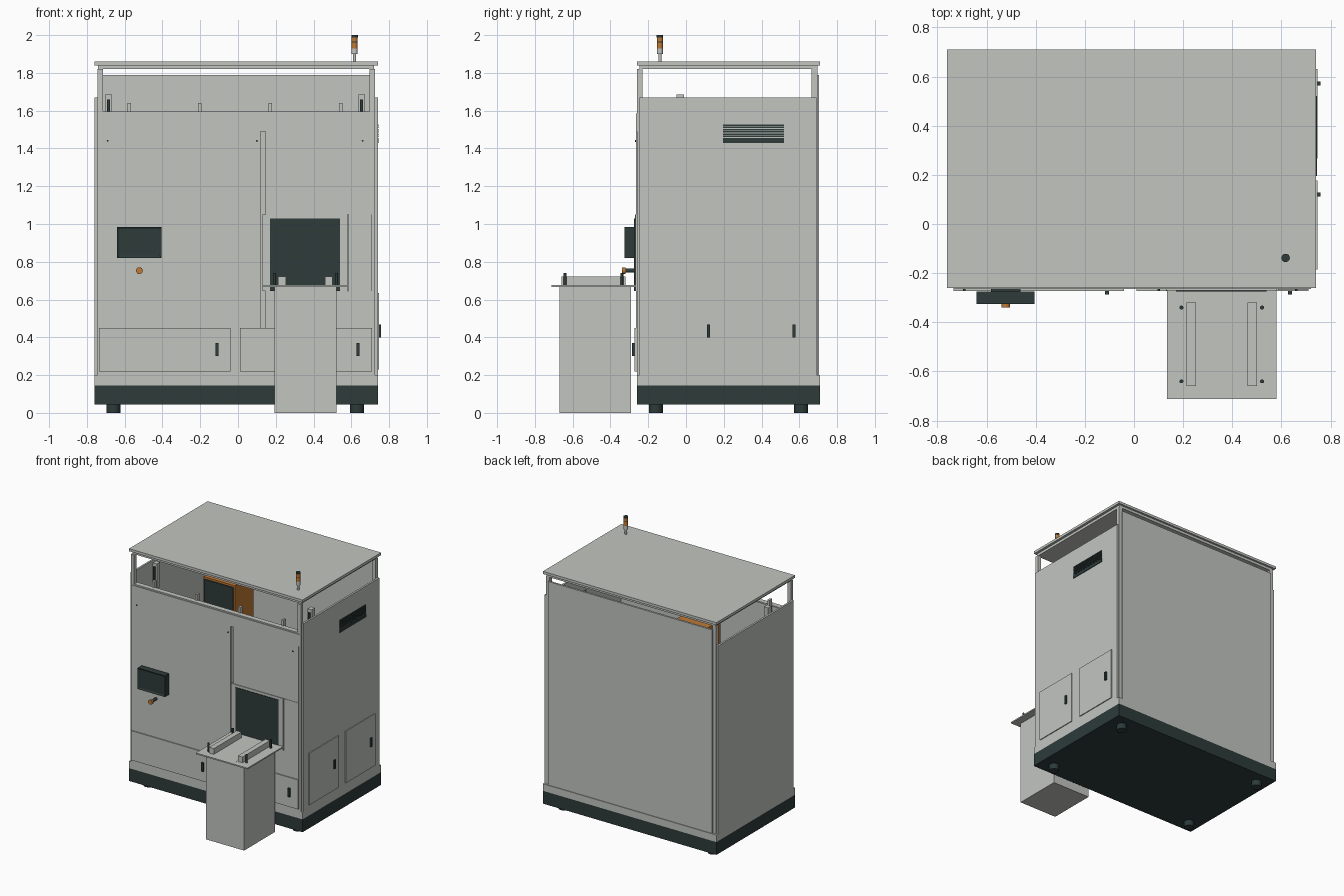
import bpy
import bmesh
import math

default_cube = bpy.data.objects.get("Cube")
if default_cube:
    bpy.data.objects.remove(default_cube, do_unlink=True)


def material(name, red, green, blue):
    mat = bpy.data.materials.new(name)
    mat.use_nodes = True
    colour = (red, green, blue, 1)
    mat.diffuse_color = colour
    mat.node_tree.nodes["Principled BSDF"].inputs["Base Color"].default_value = colour
    return mat


GREY = material("light grey paint", 0.54, 0.56, 0.53)
DARK = material("dark slate", 0.026, 0.043, 0.042)
ORANGE = material("signal orange", 0.52, 0.19, 0.035)

# Main planes of the cabinet
RIGHT, LEFT = -0.76, 0.74
FRONT, BACK = -0.26, 0.71
FLOOR, SHOULDER, EAVES, ROOF_TOP = 0.2, 1.67, 1.82, 1.86
SHEET, POST = 0.015, 0.03


def box(name, x, y, z, mat=GREY):
    """Box from its (low, high) range on each axis."""
    ranges = (x, y, z)
    bpy.ops.mesh.primitive_cube_add(size=1, location=[sum(r) / 2 for r in ranges])
    part = bpy.context.object
    part.name = name
    part.scale = [high - low for low, high in ranges]
    bpy.ops.object.transform_apply(location=False, rotation=False, scale=True)
    part.data.materials.append(mat)
    return part


def around(centre, half_width):
    """Range reaching equally to both sides of a centre."""
    return (centre - half_width, centre + half_width)


def front_plate(name, x, z, proud=0.005, mat=GREY):
    """Plate on the front wall, standing proud of the front plane."""
    return box(name, x, (FRONT - proud, FRONT + SHEET), z, mat)


def side_plate(name, y, z, proud, mat=GREY):
    """Plate on the left wall, standing proud of the left plane."""
    return box(name, (LEFT - SHEET, LEFT + proud), y, z, mat)


def rod(name, centre, radius, length, mat=DARK, facing_front=False):
    """Smooth cylinder centred on a point, upright or facing the front."""
    tilt = math.pi / 2 if facing_front else 0
    bpy.ops.mesh.primitive_cylinder_add(vertices=24, radius=radius, depth=length,
                                        location=centre, rotation=(tilt, 0, 0))
    part = bpy.context.object
    part.name = name
    part.data.materials.append(mat)
    bpy.ops.object.shade_smooth_by_angle(angle=math.radians(40))
    return part


def recess_front(part, border, depth):
    """Sink the front face of a box inside a border."""
    mesh = bmesh.new()
    mesh.from_mesh(part.data)
    faces = [face for face in mesh.faces if face.normal.y < -0.9]
    bmesh.ops.inset_region(mesh, faces=faces, thickness=border, depth=-depth)
    mesh.to_mesh(part.data)
    mesh.free()


# Base, plinth and feet
base_top, base_bottom = 0.145, 0.045
box("base", (RIGHT, LEFT), (FRONT, BACK), (base_bottom, base_top), DARK)
box("plinth", (RIGHT, LEFT), (FRONT, BACK), (base_top, FLOOR))
for x in (RIGHT + 0.1, LEFT - 0.11):
    for y in (FRONT + 0.1, BACK - 0.1):
        rod("foot", (x, y, base_bottom / 2), 0.037, base_bottom)

# Corner posts and roof
for x in (RIGHT + SHEET, LEFT - SHEET - POST):
    for y in (FRONT, BACK - POST - SHEET):
        box("corner_post", (x, x + POST), (y, y + POST), (FLOOR, EAVES))
rim_top = EAVES + 0.02
box("roof_rim", (RIGHT + 0.02, LEFT - 0.02), (FRONT + SHEET, BACK - SHEET), (EAVES, rim_top))
box("roof", (RIGHT, LEFT), (FRONT, BACK), (rim_top, ROOF_TOP))

# Side and back walls
wall_depth = (FRONT + SHEET, BACK - 0.02)
box("right_wall", (RIGHT, RIGHT + SHEET), wall_depth, (FLOOR, SHOULDER))
box("left_wall", (LEFT - SHEET, LEFT), wall_depth, (FLOOR, SHOULDER))
box("back_wall", (RIGHT + 0.04, LEFT - 0.04), (BACK - 0.02, BACK - 0.005), (FLOOR, 1.79))

# Front wall: backing sheet, header, door and panels, meeting at shared edges
door_edge, panel_edge = 0.12, 0.145
wall_start, wall_end = RIGHT + 0.025, LEFT - 0.03
flap_top, header_base, header_top = 0.45, 1.49, 1.585
window_base, window_top = 0.645, 1.05
inner_x = (RIGHT + POST, LEFT - POST)
box("front_backing", inner_x, (FRONT + SHEET, FRONT + POST), (FLOOR, header_top))
box("header_lip", inner_x, (FRONT, FRONT + 0.04), (header_top, header_top + 0.01))
front_plate("front_header", (wall_start, LEFT - 0.02), (header_base, header_top))
front_plate("front_door", (wall_start, door_edge), (flap_top, header_base))
front_plate("upper_panel", (panel_edge, wall_end), (window_top, header_base))
front_plate("lower_panel", (panel_edge, wall_end), (flap_top, window_base))
front_plate("window_side_panel", (0.585, wall_end), (window_base, window_top), 0.008)
front_plate("flap_sill", (wall_start, wall_end), (FLOOR, flap_top), 0)
front_plate("flap_crossbar", around(0, 0.05), around(0.36, 0.007))

# Window with surround
front_plate("window_surround", (0.13, 0.58), (window_base, window_top), 0.01)
front_plate("window", (0.17, 0.54), (window_base, window_top - 0.02), 0.014, DARK)

# Lower front flaps with handles
handle_half_width, handle_half_height = 0.008, 0.034
for name, start, end, handle in (("right_flap", wall_start, -0.04, -0.11),
                                 ("left_flap", 0.01, wall_end, 0.635)):
    front_plate(name, (start, end), (FLOOR + 0.02, flap_top), 0.013)
    front_plate(name + "_handle", around(handle, handle_half_width),
                around(0.335, handle_half_height), 0.027, DARK)

# Small locks on the front panels
for x in (RIGHT + 0.07, 0.1, LEFT - 0.08):
    rod("panel_lock", (x, FRONT - 0.006, 1.44), 0.005, 0.008, facing_front=True)

# Side service doors with handles
for start in (-0.185, 0.267):
    end = start + 0.363
    side_plate("service_door", (start, end), (0.23, 0.635), 0.007)
    side_plate("service_handle", around(end - 0.058, handle_half_width),
               around(0.434, handle_half_height), 0.018, DARK)

# Side vent: thin slats above one deeper bottom slat
vent_y, vent_base, slat_pitch = (0.195, 0.52), 1.43, 0.012
side_plate("vent_bottom_slat", vent_y, (vent_base, vent_base + 2 * slat_pitch), 0.005, DARK)
for row in range(6):
    middle = vent_base + slat_pitch * (row + 2.8)
    side_plate("vent_slat", vent_y, around(middle, slat_pitch * 0.36), 0.004, DARK)

# Operator panel and stop button
panel_x, button_z = -0.522, 0.753
panel = box("operator_panel", around(panel_x, 0.118), (FRONT - 0.065, FRONT - 0.015),
            (0.82, 0.985), DARK)
recess_front(panel, border=0.017, depth=0.006)
front_plate("panel_mount", around(panel_x, 0.06), around(0.9, 0.05), 0.018, DARK)
rod("stop_button_stem", (panel_x, FRONT - 0.03, button_z), 0.011, 0.06, facing_front=True)
rod("stop_button", (panel_x, FRONT - 0.07, button_z), 0.018, 0.018, ORANGE, facing_front=True)

# Loading table with mirrored rails and locating pins
table_x, table_y, table_top = 0.357, -0.49, 0.676
box("table_pedestal", around(table_x, 0.165), (-0.67, -0.29), (0, table_top))
box("table_top", around(table_x, 0.223), around(table_y, 0.222), (table_top - 0.01, table_top))
for side in (-1, 1):
    box("table_rail", around(table_x + side * 0.124, 0.02), around(table_y, 0.17),
        (table_top, table_top + 0.045))
    for end in (-1, 1):
        pin = (table_x + side * 0.164, table_y + end * 0.15, table_top + POST)
        rod("locating_pin", pin, 0.008, 0.07)

# Brackets rising behind the front header and beside the walls
for step in range(4):
    box("header_bracket", around(-0.575 + step * 0.373, 0.009),
        (FRONT + POST, FRONT + 2 * POST), (header_base, 1.64))
for x in (RIGHT + 0.075, LEFT - 0.085):
    box("wall_bracket", around(x, 0.018), around(-POST, 0.02), (header_base, SHOULDER + SHEET))
    box("bracket_bar", around(x, handle_half_width), (-0.06, -0.05), (header_base, 1.66), DARK)

# Machine unit inside
unit_x, unit_y, unit_base, unit_top = -0.275, 0.275, 1.2, 1.575
box("inner_stand", around(unit_x, 0.13), around(unit_y, 0.1), (FLOOR, unit_base))
box("inner_unit", around(unit_x, 0.135), around(unit_y, 0.115), (unit_base, unit_top), ORANGE)
unit_front = unit_y - 0.115
box("inner_unit_front", around(unit_x, 0.125), (unit_front - 0.008, unit_front),
    (unit_base, unit_top - SHEET), DARK)

# Signal tower, stacked upward from the roof
level = ROOF_TOP
for name, height, radius, mat in (("tower_pole", 0.04, 0.008, GREY),
                                  ("tower_collar", 0.03, 0.016, GREY),
                                  ("tower_lower_lamp", 0.032, 0.016, ORANGE),
                                  ("tower_divider", 0.004, 0.016, DARK),
                                  ("tower_upper_lamp", 0.022, 0.016, ORANGE),
                                  ("tower_cap", 0.012, 0.017, DARK)):
    rod(name, (0.617, -0.138, level + height / 2), radius, height, mat)
    level += height
